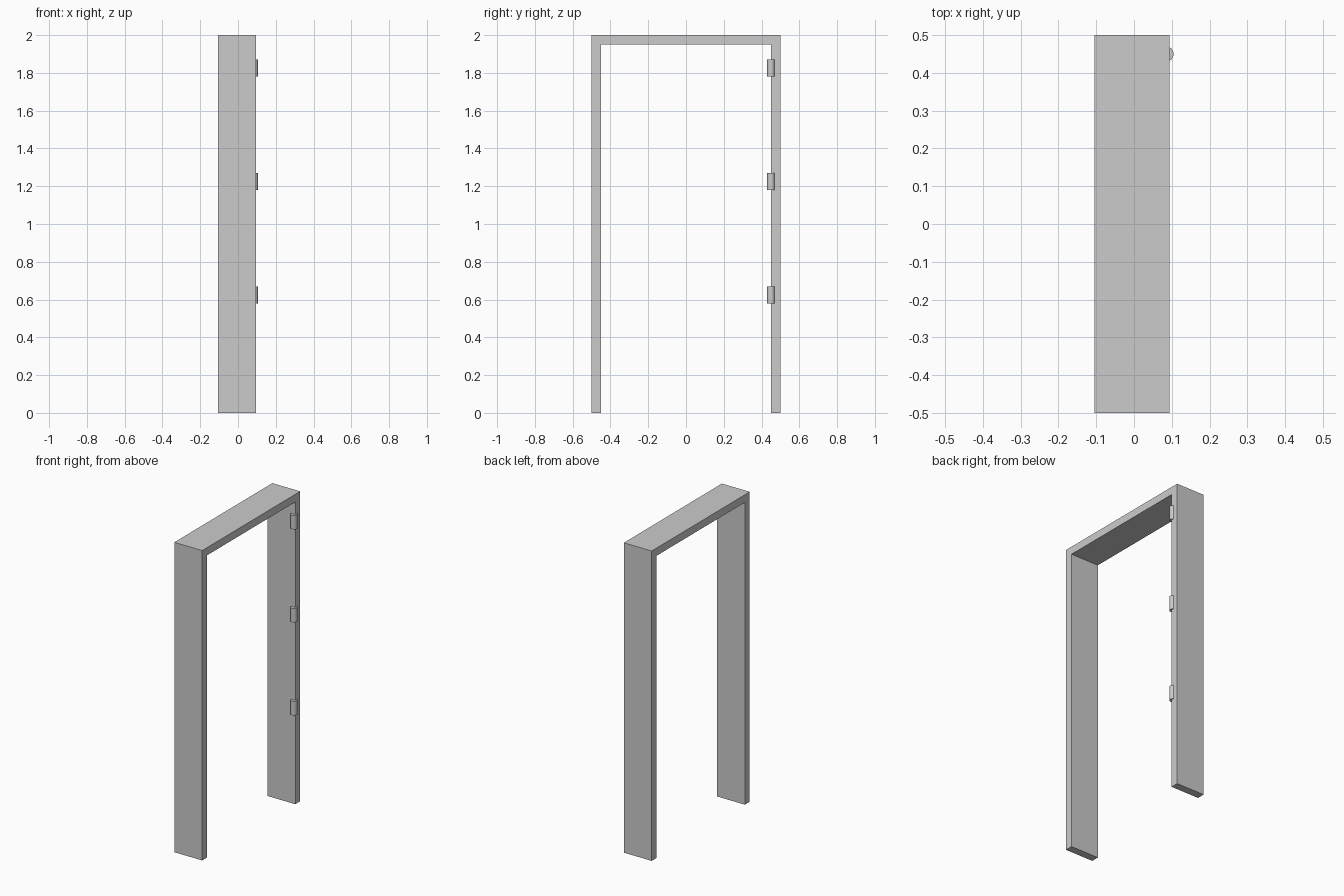
import bpy, bmesh

if "Cube" in bpy.data.objects:
    bpy.data.objects.remove(bpy.data.objects["Cube"])

X0, X1 = -0.105, 0.094   # jamb depth
W, H, T = 0.5, 2.0, 0.05  # half width, height, board thickness

# Door frame: one arch-shaped profile extruded through its depth
profile = [(-W, 0), (-W + T, 0), (-W + T, H - T), (W - T, H - T),
           (W - T, 0), (W, 0), (W, H), (-W, H)]
bm = bmesh.new()
face = bm.faces.new([bm.verts.new((X0, y, z)) for y, z in profile])
ext = bmesh.ops.extrude_face_region(bm, geom=[face])
verts = [v for v in ext["geom"] if isinstance(v, bmesh.types.BMVert)]
bmesh.ops.translate(bm, verts=verts, vec=(X1 - X0, 0, 0))
bmesh.ops.recalc_face_normals(bm, faces=bm.faces)
mesh = bpy.data.meshes.new("door_frame")
bm.to_mesh(mesh)
bm.free()
bpy.context.collection.objects.link(bpy.data.objects.new("door_frame", mesh))

# Three hinge barrels, set into the inner front edge of one jamb
for name, z in (("lower", 0.625), ("middle", 1.225), ("upper", 1.825)):
    bpy.ops.mesh.primitive_cylinder_add(vertices=16, radius=0.02, depth=0.09,
                                        location=(0.085, W - T, z))
    bpy.context.object.name = name + "_hinge"
    bpy.ops.object.shade_smooth_by_angle()
